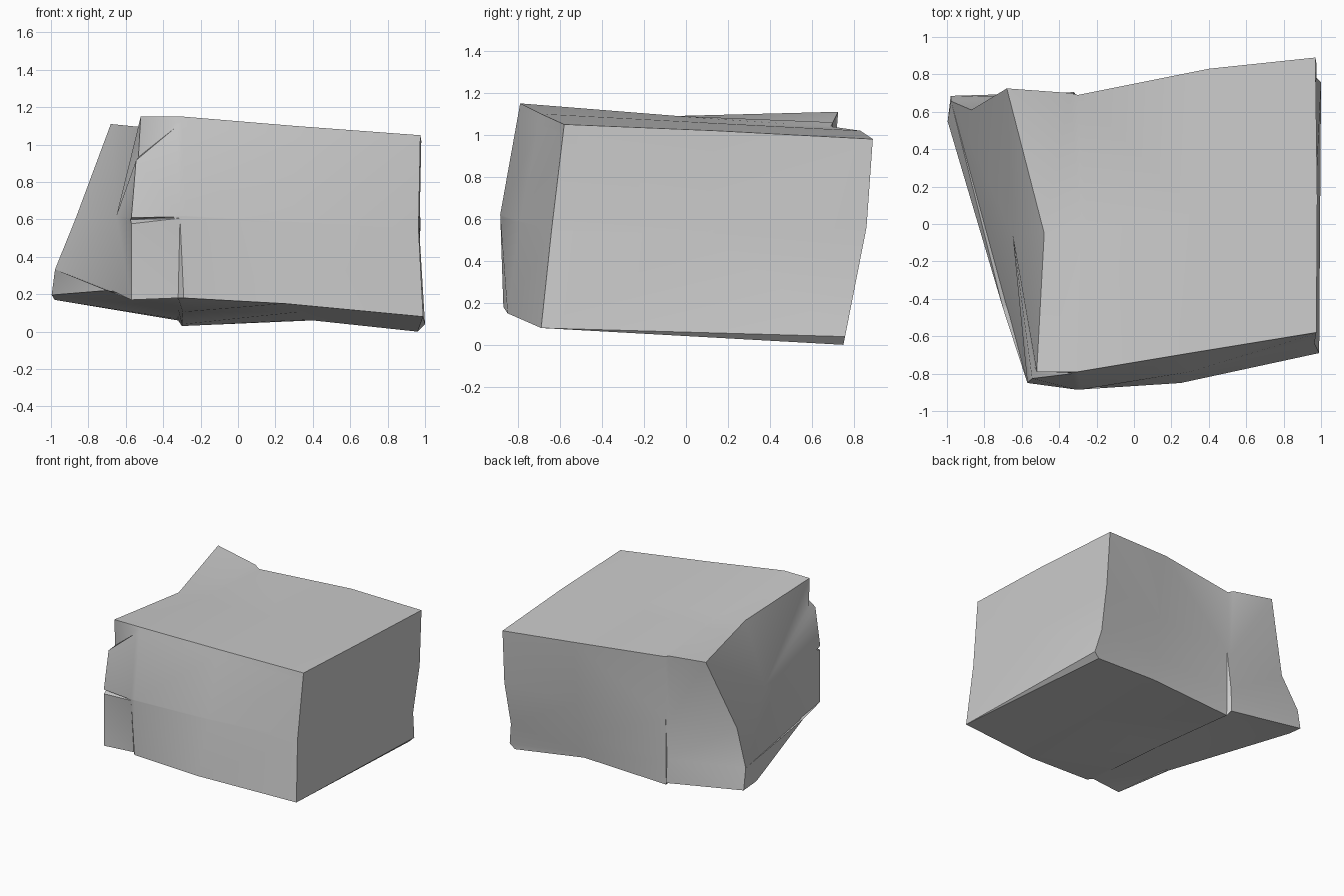
import bpy
import bmesh
import math
from mathutils import Vector

old = bpy.data.objects.get("Cube")
if old:
    bpy.data.objects.remove(old, do_unlink=True)

# One plain grey for the whole crumpled block
grey = bpy.data.materials.new("light grey")
grey.use_nodes = True
colour = (0.6, 0.6, 0.6, 1)
grey.diffuse_color = colour
grey.node_tree.nodes["Principled BSDF"].inputs["Base Color"].default_value = colour


def rail(left, fold, middle, right, step=(0, 0, 0)):
    """Lengthwise edge of the block; step offsets the left lip of the fold."""
    fold = Vector(fold)
    lip = fold + Vector((-0.03, 0, 0)) + Vector(step)
    return [Vector(left), lip, fold, Vector(middle), Vector(right)]


def between(first, second, amount, push=(0, 0, 0)):
    """Extra rail between two others, with its left end pushed by a dent."""
    result = [a.lerp(b, amount) for a, b in zip(first, second)]
    result[0] += Vector(push)
    return result


# Main edges, running from the slanted left end to the right end
front_bottom = rail((-0.57, -0.85, 0.17), (-0.29, -0.87, 0.18),
                    (0.25, -0.85, 0.15), (0.99, -0.69, 0.08), step=(0, 0.035, 0))
front_middle = rail((-0.57, -0.85, 0.61), (-0.28, -0.885, 0.62),
                    (0.3, -0.79, 0.59), (0.965, -0.64, 0.55))
front_top = rail((-0.52, -0.79, 1.15), (-0.3, -0.79, 1.15),
                 (0.3, -0.69, 1.1), (0.975, -0.58, 1.05))
top_middle = rail((-0.48, -0.05, 1.09), (-0.25, -0.04, 1.09),
                  (0.35, 0.06, 1.06), (0.98, 0.14, 1.02))
back_top = rail((-0.68, 0.725, 1.11), (-0.3, 0.69, 1.04),
                (0.4, 0.83, 1.02), (0.97, 0.89, 0.98), step=(-0.01, 0.01, 0.02))
back_middle = rail((-0.87, 0.61, 0.6), (-0.3, 0.68, 0.55),
                   (0.4, 0.77, 0.53), (0.975, 0.86, 0.56))
back_bottom = rail((-0.98, 0.685, 0.17), (-0.3, 0.675, 0.03),
                   (0.4, 0.69, 0.06), (0.96, 0.75, 0), step=(0.01, 0.03, 0.03))
back_low = between(back_middle, back_bottom, 0.62, push=(-0.04, 0, 0))
back_hem = between(back_middle, back_bottom, 0.93)
back_hem[-1].x = 1
bottom_middle = between(front_bottom, back_bottom, 0.5, push=(0.075, -0.37, 0.05))

# Rails around the body, with pinched pleats that open at the left end
rails = [
    front_bottom,
    between(front_bottom, front_middle, 0.97, push=(0, 0, -0.02)),
    between(front_bottom, front_middle, 0.985, push=(-0.005, 0.05, -0.005)),
    front_middle,
    between(front_middle, front_top, 0.9, push=(-0.02, -0.03, -0.18)),
    between(front_middle, front_top, 0.95, push=(-0.01, 0.03, -0.19)),
    front_top,
    top_middle,
    back_top,
    back_middle,
    back_low,
    back_hem,
    back_bottom,
    between(back_bottom, bottom_middle, 0.12, push=(-0.05, 0, 0.02)),
    bottom_middle,
]

# Skin the rails into a closed body
bm = bmesh.new()
grid = [[bm.verts.new(point) for point in points] for points in rails]
for index, row in enumerate(grid):
    following = grid[(index + 1) % len(grid)]
    for i in range(len(row) - 1):
        bm.faces.new((row[i], row[i + 1], following[i + 1], following[i]))


def close_end(end, centre, crease):
    """Wall fanned from its centre down to a crease, with a sloped hem below."""
    ring = [row[end] for row in grid]
    start = rails.index(crease)
    wall = ring[:start + 1]
    hem = ring[start + 1:] + ring[:1]
    hub = bm.verts.new(centre)
    for a, b in zip(wall, wall[1:] + wall[:1]):
        bm.faces.new((a, b, hub))
    for a, b in zip(hem, hem[1:]):
        bm.faces.new((a, b, ring[start]))


# Slanted left end and upright right end
close_end(0, (-0.65, -0.05, 0.62), back_low)
close_end(-1, (0.97, 0.1, 0.53), back_hem)

bmesh.ops.triangulate(bm, faces=bm.faces[:])
bmesh.ops.recalc_face_normals(bm, faces=bm.faces[:])
mesh = bpy.data.meshes.new("crumpled_block")
bm.to_mesh(mesh)
bm.free()
mesh.materials.append(grey)

block = bpy.data.objects.new("crumpled_block", mesh)
bpy.context.collection.objects.link(block)
bpy.ops.object.select_all(action="DESELECT")
block.select_set(True)
bpy.context.view_layer.objects.active = block
bpy.ops.object.shade_smooth_by_angle(angle=math.radians(30))
